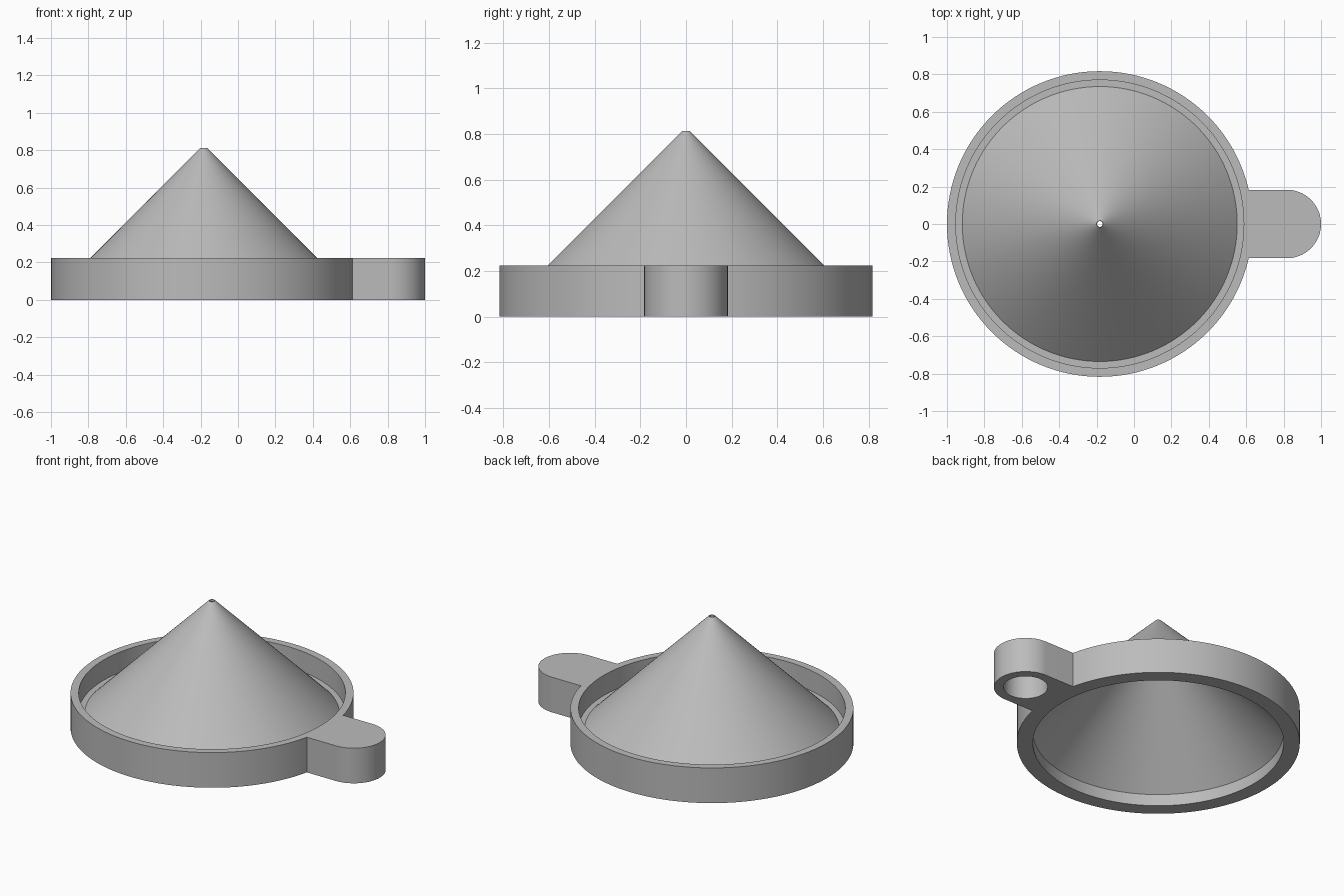
import bpy, bmesh, math

if "Cube" in bpy.data.objects:
    bpy.data.objects.remove(bpy.data.objects["Cube"])

CX = -0.183      # axis of the ring and cone
TAB_X = 0.817    # centre of the rounded tab end
TAB_R = 0.183
RIM_Z = 0.224
SEG = 128

grey = bpy.data.materials.new("plain grey")
grey.diffuse_color = (0.5, 0.5, 0.5, 1)
grey.use_nodes = True
grey.node_tree.nodes["Principled BSDF"].inputs["Base Color"].default_value = grey.diffuse_color


def finish(name, bm):
    bmesh.ops.recalc_face_normals(bm, faces=bm.faces[:])
    mesh = bpy.data.meshes.new(name)
    bm.to_mesh(mesh)
    bm.free()
    mesh.materials.append(grey)
    obj = bpy.data.objects.new(name, mesh)
    bpy.context.collection.objects.link(obj)
    return obj


def lathe(name, profile, cx):
    """Revolve a closed (radius, z) profile around the vertical axis at cx."""
    bm = bmesh.new()
    rings = []
    for i in range(SEG):
        a = 2 * math.pi * i / SEG
        rings.append([bm.verts.new((cx + r * math.cos(a), r * math.sin(a), z))
                      for r, z in profile])
    n = len(profile)
    for i in range(SEG):
        p, q = rings[i], rings[(i + 1) % SEG]
        for j in range(n):
            k = (j + 1) % n
            bm.faces.new((p[j], q[j], q[k], p[k]))
    return finish(name, bm)


def prism(name, outline, z0, z1):
    """Extrude an (x, y) outline between two heights."""
    bm = bmesh.new()
    face = bm.faces.new([bm.verts.new((x, y, z0)) for x, y in outline])
    top = bmesh.ops.extrude_face_region(bm, geom=[face])["geom"]
    bmesh.ops.translate(bm, vec=(0, 0, z1 - z0),
                        verts=[v for v in top if isinstance(v, bmesh.types.BMVert)])
    return finish(name, bm)


def arc(cx, r, a0, a1, steps):
    return [(cx + r * math.cos(a0 + (a1 - a0) * i / steps),
             r * math.sin(a0 + (a1 - a0) * i / steps)) for i in range(steps + 1)]


def combine(target, other, operation):
    mod = target.modifiers.new(operation.lower(), 'BOOLEAN')
    mod.operation = operation
    mod.solver = 'EXACT'
    mod.object = other
    bpy.context.view_layer.objects.active = target
    bpy.ops.object.modifier_apply(modifier=mod.name)
    bpy.data.objects.remove(other)


# Rim, floor lip and hollow cone with a pinhole tip, as one profile
body = lathe("cone_and_rim", [
    (0.817, 0.0), (0.817, RIM_Z), (0.77, RIM_Z), (0.77, 0.095), (0.735, 0.095),
    (0.018, 0.812), (0.015, 0.812), (0.015, 0.783), (0.724, 0.074), (0.724, 0.0),
], CX)

# Rounded tab, rooted inside the rim wall
root_x = CX + 0.79
tab = prism("tab", [(root_x, -TAB_R)]
            + arc(TAB_X, TAB_R, -math.pi / 2, math.pi / 2, 48)
            + [(root_x, TAB_R)], 0.0, RIM_Z)

# Blind hole in the underside of the tab
hole = prism("hole_cutter", arc(TAB_X, 0.128, 0, 2 * math.pi, 64)[:-1], -0.1, 0.18)
hole.hide_render = True

combine(tab, hole, 'DIFFERENCE')
combine(body, tab, 'UNION')

# Smooth curved walls, crisp corners
bpy.ops.object.select_all(action='DESELECT')
body.select_set(True)
bpy.context.view_layer.objects.active = body
bpy.ops.object.shade_smooth_by_angle(angle=math.radians(30))
